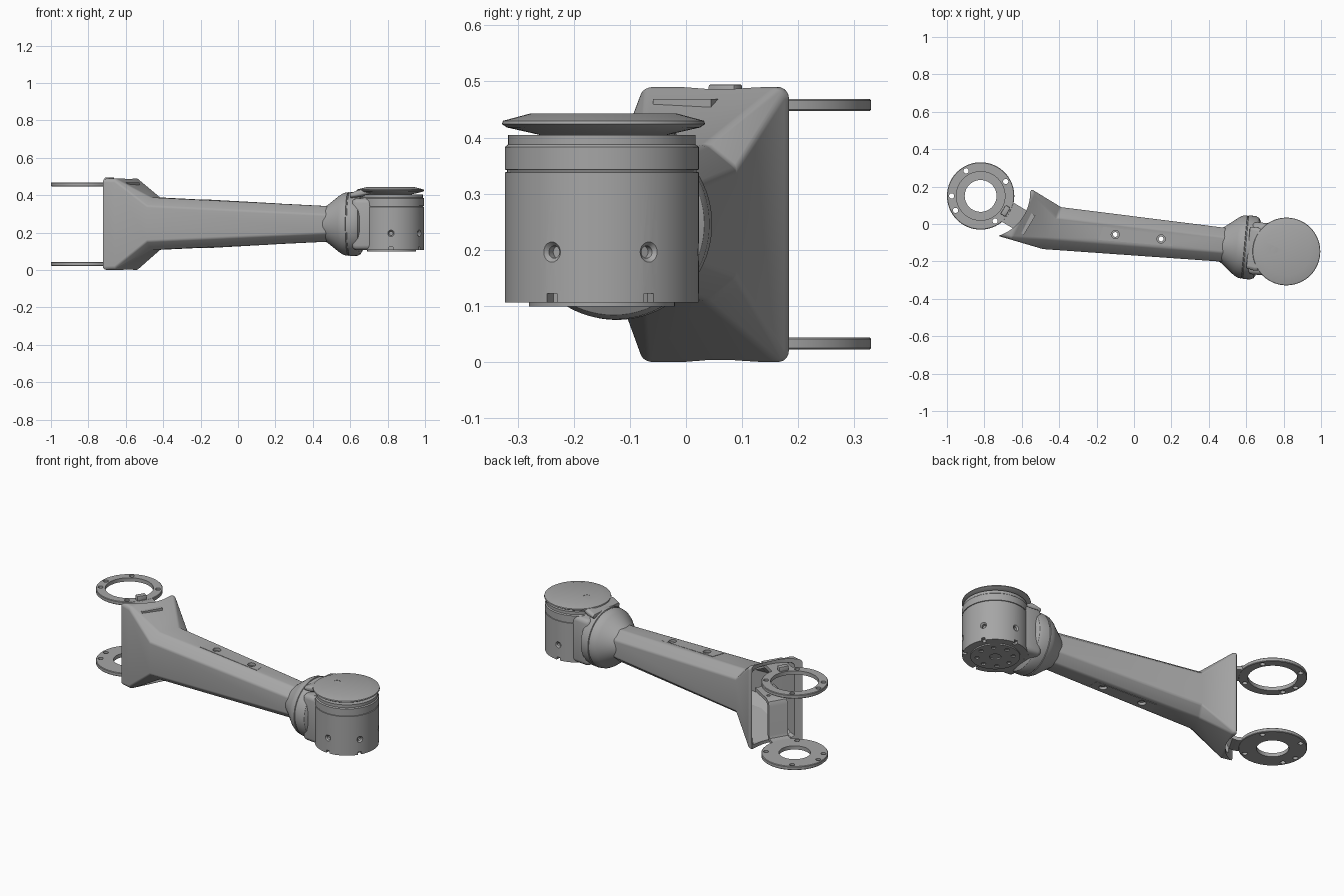
import bpy, bmesh
from math import cos, sin, pi, radians
from mathutils import Matrix, Vector

if "Cube" in bpy.data.objects:
    bpy.data.objects.remove(bpy.data.objects["Cube"])

grey = bpy.data.materials.new("satin grey")
grey.use_nodes = True
grey.diffuse_color = (0.38, 0.38, 0.38, 1)
grey.node_tree.nodes["Principled BSDF"].inputs["Base Color"].default_value = grey.diffuse_color


def make(name, bm, matrix=Matrix()):
    """Turn a bmesh into a grey object."""
    bmesh.ops.recalc_face_normals(bm, faces=bm.faces)
    bm.transform(matrix)
    mesh = bpy.data.meshes.new(name)
    bm.to_mesh(mesh)
    bm.free()
    mesh.materials.append(grey)
    obj = bpy.data.objects.new(name, mesh)
    bpy.context.collection.objects.link(obj)
    return obj


def bake(obj):
    """Apply the modifiers of an object."""
    graph = bpy.context.evaluated_depsgraph_get()
    mesh = bpy.data.meshes.new_from_object(obj.evaluated_get(graph))
    obj.modifiers.clear()
    obj.data = mesh


def bevel(obj, width, segments=3):
    mod = obj.modifiers.new("bevel", "BEVEL")
    mod.width, mod.segments, mod.limit_method = width, segments, "ANGLE"
    bake(obj)
    return obj


def cut(obj, *cutters):
    for cutter in cutters:
        mod = obj.modifiers.new("cut", "BOOLEAN")
        mod.operation, mod.object, mod.solver = "DIFFERENCE", cutter, "EXACT"
        bake(obj)
        bpy.data.objects.remove(cutter)


def smooth(obj):
    bpy.ops.object.select_all(action="DESELECT")
    obj.select_set(True)
    bpy.context.view_layer.objects.active = obj
    bpy.ops.object.shade_smooth_by_angle(angle=radians(30))


def skin(name, rings, close=True):
    """Join point rings of equal length into a closed skin."""
    bm = bmesh.new()
    rows = [[bm.verts.new(p) for p in ring] for ring in rings]
    n = len(rows[0])
    for a, b in zip(rows, rows[1:]):
        for i in range(n):
            j = (i + 1) % n
            bm.faces.new((a[i], a[j], b[j], b[i]))
    bm.faces.new(rows[0])
    bm.faces.new(rows[-1])
    return make(name, bm)


def loft(name, sections, inset=0):
    """Chamfered box sections: front point, back point, bottom, top, chamfer across, chamfer up."""
    rings = []
    for p, q, low, high, cy, cz in sections:
        p, q = Vector(p), Vector(q)
        d = (q - p).normalized()
        p, q, low, high = p + d * inset, q - d * inset, low + inset, high - inset
        a, b = p + d * cy, q - d * cy
        rings.append([(*v, z) for v, z in (
            (p, low + cz), (a, low), (b, low), (q, low + cz),
            (q, high - cz), (b, high), (a, high), (p, high - cz))])
    return skin(name, rings)


def lathe(name, profile, matrix=Matrix(), steps=72, ring=False):
    """Spin a radius/height profile about z; a ring profile is a closed loop."""
    bm = bmesh.new()
    verts = [bm.verts.new((r, 0, h)) for r, h in profile]
    edges = [bm.edges.new(pair) for pair in zip(verts, verts[1:])]
    if ring:
        edges.append(bm.edges.new((verts[-1], verts[0])))
    bmesh.ops.spin(bm, geom=verts + edges, cent=(0, 0, 0), axis=(0, 0, 1),
                   angle=2 * pi, steps=steps, use_merge=True)
    bmesh.ops.remove_doubles(bm, verts=bm.verts, dist=0.0001)
    return make(name, bm, matrix)


def rod(x, y, low, high, r, steps=20):
    return lathe("cutter", [(0, low), (r, low), (r, high), (0, high)],
                 Matrix.Translation((x, y, 0)), steps)


def box(name, centre, size, turn=0):
    bm = bmesh.new()
    bmesh.ops.create_cube(bm, size=1)
    return make(name, bm, Matrix.Translation(centre) @ Matrix.Rotation(turn, 4, "Z")
                @ Matrix.Diagonal((*size, 1)))


# Main arm: flared clevis end, tapering octagonal beam
mid = 0.247
neck = ((-0.487, -0.134), (-0.39, 0.09), 0.108, 0.388, 0.06, 0.045)
wrist = ((0.48, -0.202), (0.50, -0.022), 0.152, 0.341, 0.05, 0.045)
mouth = ((-0.727, -0.064), (-0.545, 0.187), 0, 0.49, 0.012, 0.012)
arm = loft("arm_beam", [mouth, ((-0.66, -0.083), (-0.53, 0.175), 0, 0.49, 0.014, 0.014),
                        neck, wrist])
bevel(arm, 0.012)
cavity = loft("cutter", [((-0.80, -0.02), (-0.60, 0.24), 0, 0.49, 0.012, 0.012),
                         ((-0.65, -0.083), (-0.52, 0.17), 0, 0.49, 0.014, 0.014), neck,
                         ((-0.30, -0.145), (-0.28, 0.07), 0.12, 0.375, 0.06, 0.045)], 0.022)
cut(arm, rod(-0.80, 0.17, -0.1, 0.6, 0.245, 96), cavity)

# Thin access panels on the top and underside, with screw holes right through
panels = []
for side, name in ((1, "top_panel"), (-1, "bottom_panel")):
    rings = []
    for p, q, z in (((-0.19, -0.085), (-0.165, -0.015), 0.374),
                    ((0.205, -0.118), (0.205, -0.06), 0.3535)):
        rings.append([(*v, mid + side * (z + dz - mid))
                      for v, dz in ((p, -0.004), (q, -0.004), (q, 0.003), (p, 0.003))])
    panels.append(skin(name, rings))
for x, y in ((-0.10, -0.056), (0.145, -0.08)):
    for part in [arm] + panels:
        cut(part, rod(x, y, 0, 0.5, 0.013))
        for side in (1, -1):
            z = mid + side * (0.364 - 0.053 * x - mid)
            cut(part, rod(x, y, z - 0.012, z + 0.012, 0.022))

# Bell at the wrist, with a fine seam around its rim
axis = (Matrix.Translation((0, -0.066, 0.246)) @ Matrix.Rotation(radians(-5.5), 4, "Z")
        @ Matrix.Rotation(pi / 2, 4, "Y"))
lathe("wrist_bell", [(0, 0.44), (0.085, 0.45), (0.096, 0.475), (0.155, 0.55), (0.166, 0.57),
                     (0.17, 0.592), (0.166, 0.594), (0.166, 0.598), (0.171, 0.60),
                     (0.17, 0.64), (0.162, 0.657), (0.145, 0.667), (0, 0.667)], axis)

# Neck block between the bell and the drum
bevel(box("drum_neck", (0.69, -0.134, 0.245), (0.14, 0.28, 0.275), radians(-5.5)), 0.025)

# Joint drum with radial screw holes and bottom notches
cx, cy = 0.821, -0.15
place = Matrix.Translation((cx, cy, 0))
drum = lathe("joint_drum", [(0, 0.106), (0.173, 0.106), (0.173, 0.338), (0.169, 0.339),
                            (0.169, 0.342), (0.173, 0.343), (0.173, 0.383), (0.167, 0.388),
                            (0.167, 0.405), (0, 0.405)], place)
for k in range(5):
    a = radians(-91 + 60 * k)
    hole = lathe("cutter", [(0, 0.15), (0.011, 0.15), (0.011, 0.165), (0.02, 0.175), (0, 0.175)],
                 Matrix.Translation((cx, cy, 0.196)) @ Matrix.Rotation(a, 4, "Z")
                 @ Matrix.Rotation(pi / 2, 4, "Y"), 20)
    notch = box("cutter", (cx + 0.17 * cos(a), cy + 0.17 * sin(a), 0.11), (0.04, 0.02, 0.024), a)
    cut(drum, hole, notch)

# Output flange under the drum
flange = lathe("output_flange", [(0, 0.099), (0.13, 0.099), (0.13, 0.11), (0, 0.11)], place)
for k in range(8):
    a = k * pi / 4
    cut(flange, rod(cx + 0.095 * cos(a), cy + 0.095 * sin(a), 0.09, 0.106, 0.012))
cut(flange, rod(cx, cy, 0.09, 0.106, 0.03))

# Cap over the drum and its tongue reaching back over the bell
cap = lathe("drum_cap", [(0, 0.404), (0.11, 0.404), (0.172, 0.418), (0.181, 0.424),
                         (0.179, 0.43), (0.13, 0.443), (0, 0.443)],
            Matrix.Translation((0.815, -0.147, 0)))
cut(cap, rod(0.75, -0.14, 0.425, 0.46, 0.018))
bevel(loft("cap_tongue", [((0.60, -0.235), (0.62, -0.015), 0.385, 0.412, 0.012, 0.008),
                          ((0.645, -0.25), (0.665, -0.02), 0.39, 0.428, 0.015, 0.01),
                          ((0.715, -0.24), (0.725, -0.05), 0.405, 0.441, 0.015, 0.01),
                          ((0.79, -0.23), (0.79, -0.06), 0.405, 0.442, 0.015, 0.01)]), 0.004, 2)

# Bearing rings at the clevis end, with screw holes
rx, ry, lean = -0.82, 0.15, radians(-31)
for name, low, inner in (("upper_ring", 0.447, 0.13), ("lower_ring", 0.022, 0.085)):
    ring = lathe(name, [(inner, low), (0.177, low), (0.18, low + 0.003), (0.18, low + 0.019),
                        (0.177, low + 0.022), (inner, low + 0.022)],
                 Matrix.Translation((rx, ry, 0)), ring=True)
    for deg in (30, 120, 180, 210, 300):
        a = radians(deg)
        cut(ring, rod(rx + 0.155 * cos(a), ry + 0.155 * sin(a), low - 0.01, low + 0.04, 0.014))

# Upper ring tab and its small locating block
out = Vector((cos(lean), sin(lean)))
at = Vector((rx, ry)) + out * 0.225
box("upper_tab", (*at, 0.458), (0.16, 0.12, 0.021), lean)
at = Vector((rx, ry)) + out * 0.155
bevel(box("locating_block", (*at, 0.476), (0.03, 0.055, 0.038), lean), 0.004, 2)

# Lower bracket: bent strip rising from the ring into the arm
path = [(0.14, 0.033), (0.195, 0.033), (0.215, 0.04), (0.225, 0.06), (0.225, 0.23),
        (0.235, 0.25), (0.255, 0.26), (0.40, 0.26)]
bm = bmesh.new()
rows = [[bm.verts.new((r, w, z)) for w in (-0.055, 0.055)] for r, z in path]
for a, b in zip(rows, rows[1:]):
    bm.faces.new((a[0], a[1], b[1], b[0]))
bracket = make("lower_bracket", bm,
               Matrix.Translation((rx, ry, 0)) @ Matrix.Rotation(lean, 4, "Z"))
mod = bracket.modifiers.new("thickness", "SOLIDIFY")
mod.thickness, mod.offset = 0.02, 0
bake(bracket)
for w in (-0.03, 0.03):
    at = Vector((rx, ry)) + out * 0.28 + Vector((-out.y, out.x)) * w
    cut(bracket, rod(at.x, at.y, 0.2, 0.3, 0.01))

for obj in list(bpy.context.collection.objects):
    if obj.type == "MESH" and grey.name in obj.data.materials:
        smooth(obj)
